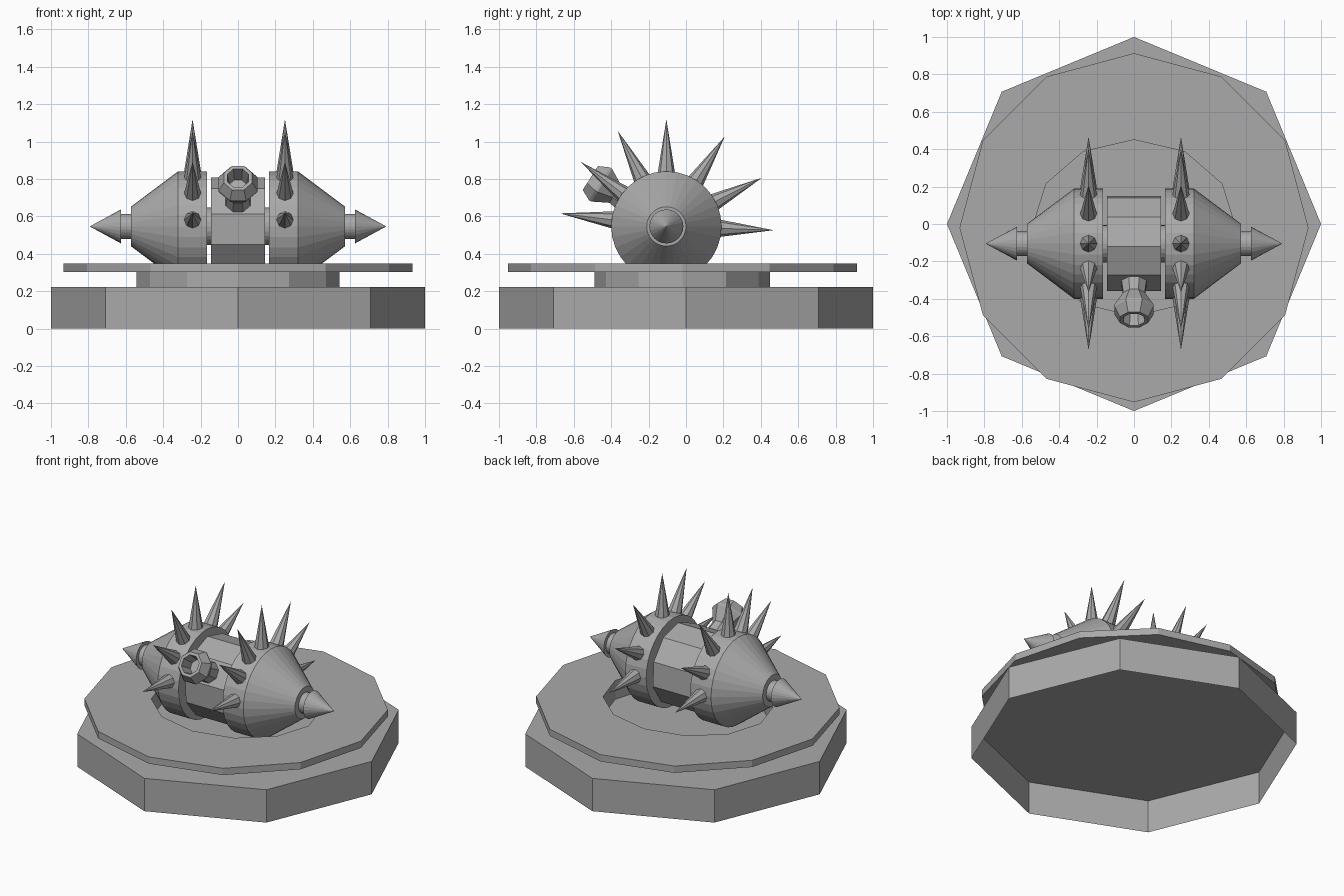
import bpy, bmesh, math
from mathutils import Vector, Matrix

if "Cube" in bpy.data.objects:
    bpy.data.objects.remove(bpy.data.objects["Cube"])

grey = bpy.data.materials.new("stone_grey")
grey.diffuse_color = (0.4, 0.4, 0.4, 1)
grey.use_nodes = True
grey.node_tree.nodes["Principled BSDF"].inputs["Base Color"].default_value = grey.diffuse_color

HUB = Vector((0, -0.105, 0.546))  # centre of the spiked body


def lathe(name, profile, sides, axis=(0, 0, 1), origin=(0, 0, 0), phase=0.0, caps=(True, True)):
    """Spin (radius, distance[, y squash]) points around an axis; radius 0 makes a tip."""
    bm = bmesh.new()
    rings = []
    for r, d, *squash in profile:
        if r == 0:
            rings.append([bm.verts.new((0, 0, d))])
            continue
        k = squash[0] if squash else 1.0
        angles = [phase + 2 * math.pi * i / sides for i in range(sides)]
        rings.append([bm.verts.new((r * math.cos(a), k * r * math.sin(a), d)) for a in angles])
    for a, b in zip(rings, rings[1:]):
        for i in range(sides):
            j = (i + 1) % sides
            if len(b) == 1:
                bm.faces.new((a[i], a[j], b[0]))
            else:
                bm.faces.new((a[i], a[j], b[j], b[i]))
    for ring, cap in zip((rings[0], rings[-1]), caps):
        if cap and len(ring) > 1:
            bm.faces.new(ring)
    bmesh.ops.recalc_face_normals(bm, faces=bm.faces)
    turn = Vector((0, 0, 1)).rotation_difference(Vector(axis)).to_matrix().to_4x4()
    bm.transform(Matrix.Translation(Vector(origin)) @ turn)
    mesh = bpy.data.meshes.new(name)
    bm.to_mesh(mesh)
    bm.free()
    mesh.materials.append(grey)
    obj = bpy.data.objects.new(name, mesh)
    bpy.context.collection.objects.link(obj)
    return obj


# Stepped pedestal: base open underneath, plate with an oval well whose wall is the plinth
OVAL = 0.866
lathe("base", [(1.0, 0), (1.0, 0.222)], 8, caps=(False, True))
lathe("plinth", [(0.543, 0.222, OVAL), (0.543, 0.303, OVAL), (0.933, 0.303), (0.933, 0.349),
                 (0.543, 0.349, OVAL), (0.543, 0.303, OVAL)], 12,
      origin=(0, -0.02, 0), caps=(False, False))

# Ten-sided middle block and the axle joining it to the drums
lathe("middle_block", [(0.263, -0.144), (0.263, 0.144)], 10, (1, 0, 0), HUB,
      phase=math.radians(3.4))
lathe("axle", [(0.1, -0.2), (0.1, 0.2)], 24, (1, 0, 0), HUB)

for side, label in ((-1, "left"), (1, "right")):
    axis = (side, 0, 0)
    # Tapered drum, neck and pointed nose
    lathe(label + "_drum", [(0.295, 0.165), (0.295, 0.32), (0.105, 0.573)], 32, axis, HUB)
    lathe(label + "_neck", [(0.067, 0.55), (0.067, 0.64)], 24, axis, HUB)
    lathe(label + "_nose", [(0.091, 0.625), (0, 0.793)], 24, axis, HUB)
    # Fan of spikes, angles measured from straight up toward the back
    for n, deg in enumerate((-83, -53, -27, 0, 33, 63, 92)):
        a = math.radians(deg)
        lathe(f"{label}_spike_{n}", [(0.052, 0.25), (0, 0.573)], 8,
              (0, math.sin(a), math.cos(a)), HUB + Vector((side * 0.247 + 0.004, 0, 0)))

# Flared hollow spout leaning forward and up
tilt = math.radians(32.5)
lathe("spout", [(0.08, 0.19), (0.062, 0.325), (0.112, 0.41), (0.112, 0.425),
                (0.082, 0.482), (0.062, 0.482), (0.05, 0.39)], 8,
      (0, -math.cos(tilt), math.sin(tilt)), HUB, phase=math.pi / 8)
